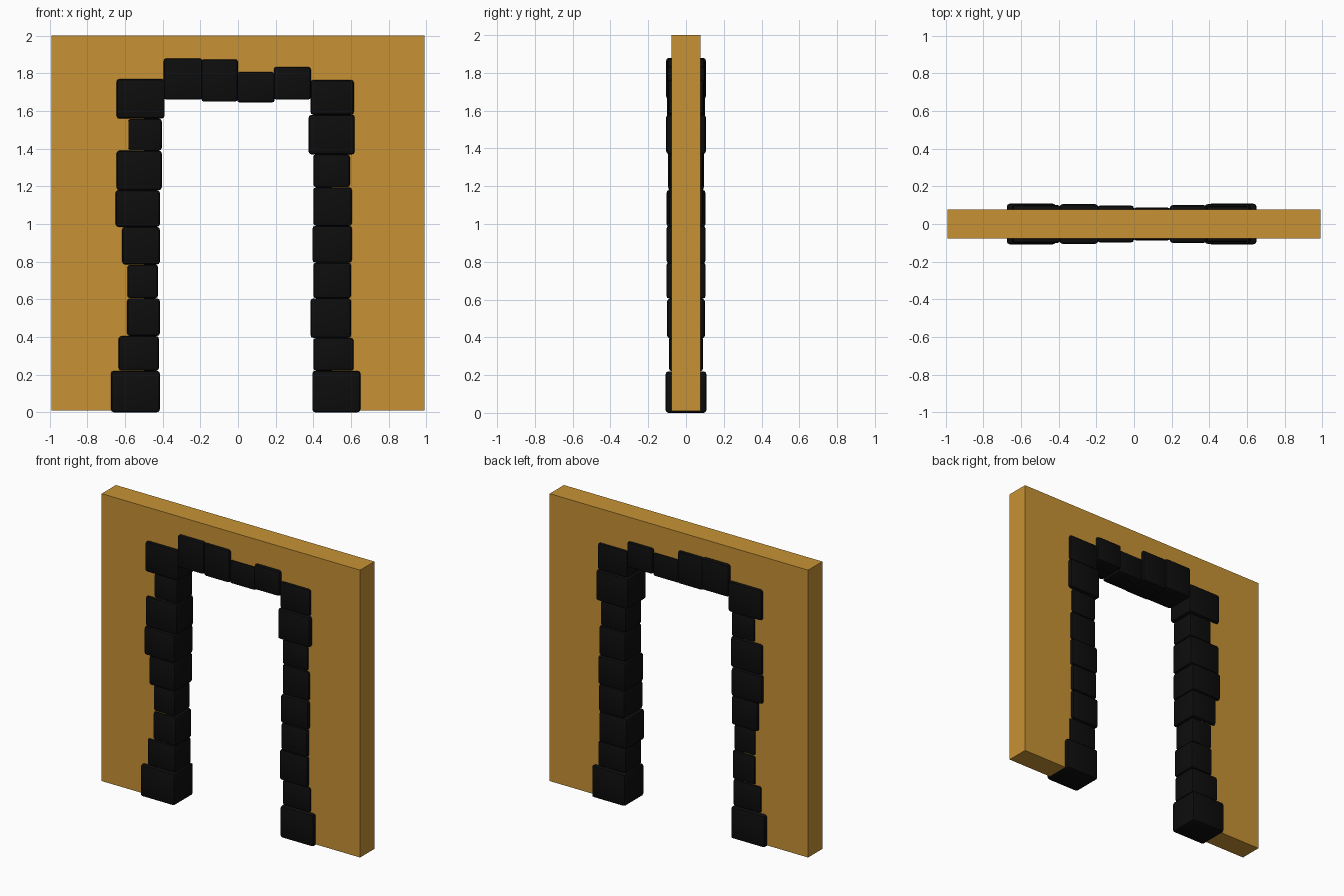
import bpy, bmesh

if "Cube" in bpy.data.objects:
    bpy.data.objects.remove(bpy.data.objects["Cube"])


def material(name, rgb):
    m = bpy.data.materials.new(name)
    m.diffuse_color = (*rgb, 1)
    m.use_nodes = True
    m.node_tree.nodes["Principled BSDF"].inputs["Base Color"].default_value = m.diffuse_color
    return m


ochre = material("ochre_wall", (0.58, 0.29, 0.035))
black = material("black_stone", (0.004, 0.004, 0.004))


def finish(name, bm, mat):
    bmesh.ops.recalc_face_normals(bm, faces=bm.faces[:])
    me = bpy.data.meshes.new(name)
    bm.to_mesh(me)
    bm.free()
    me.materials.append(mat)
    ob = bpy.data.objects.new(name, me)
    bpy.context.collection.objects.link(ob)
    return ob


# Wall slab with doorway: three-sided outline made of quads, extruded in depth
bm = bmesh.new()
W, H, OW, OH, D, Z0 = 0.99, 2.0, 0.5, 1.73, 0.078, 0.01
outer = [(-W, Z0), (-W, H), (W, H), (W, Z0)]
inner = [(-OW, Z0), (-OW, OH), (OW, OH), (OW, Z0)]
vo = [bm.verts.new((x, -D, z)) for x, z in outer]
vi = [bm.verts.new((x, -D, z)) for x, z in inner]
faces = [bm.faces.new((vo[i], vo[i + 1], vi[i + 1], vi[i])) for i in range(3)]
ext = bmesh.ops.extrude_face_region(bm, geom=faces, use_keep_orig=True)
for v in ext["geom"]:
    if isinstance(v, bmesh.types.BMVert):
        v.co.y = D
finish("wall", bm, ochre)


# Rounded stone block
def stone(name, x0, x1, z0, z1, d):
    bm = bmesh.new()
    bmesh.ops.create_cube(bm, size=1)
    for v in bm.verts:
        v.co = ((x0 + x1) / 2 + v.co.x * (x1 - x0), v.co.y * 2 * d,
                (z0 + z1) / 2 + v.co.z * (z1 - z0))
    bmesh.ops.bevel(bm, geom=bm.edges[:], offset=0.015, segments=2,
                    profile=0.5, affect='EDGES')
    ob = finish(name, bm, black)
    bpy.ops.object.select_all(action='DESELECT')
    ob.select_set(True)
    bpy.context.view_layer.objects.active = ob
    bpy.ops.object.shade_smooth_by_angle()


# Jamb stones from the bottom up: outer x, inner x, top z, half depth
left = [(-.675, -.415, .22, .108), (-.635, -.42, .405, .09), (-.59, -.415, .605, .09),
        (-.59, -.425, .785, .086), (-.615, -.415, .985, .1), (-.65, -.415, 1.18, .103),
        (-.645, -.405, 1.39, .095), (-.585, -.405, 1.56, .088), (-.645, -.39, 1.77, .1)]
right = [(.65, .395, .22, .108), (.615, .4, .395, .09), (.6, .385, .605, .1),
         (.6, .4, .795, .104), (.605, .395, .99, .104), (.605, .4, 1.195, .092),
         (.595, .4, 1.37, .09), (.62, .375, 1.58, .105), (.615, .385, 1.765, .095)]
for side, rows in (("left", left), ("right", right)):
    z = 0.0
    for i, (a, b, top, d) in enumerate(rows):
        stone(f"{side}_jamb_stone_{i + 1}", min(a, b), max(a, b), z, top, d)
        z = top

# Lintel stones
lintel = [(-.395, -.19, 1.66, 1.88, .105), (-.195, 0, 1.65, 1.875, .098),
          (-.005, .195, 1.645, 1.81, .087), (.19, .387, 1.66, 1.835, .1)]
for i, row in enumerate(lintel):
    stone(f"lintel_stone_{i + 1}", *row)
